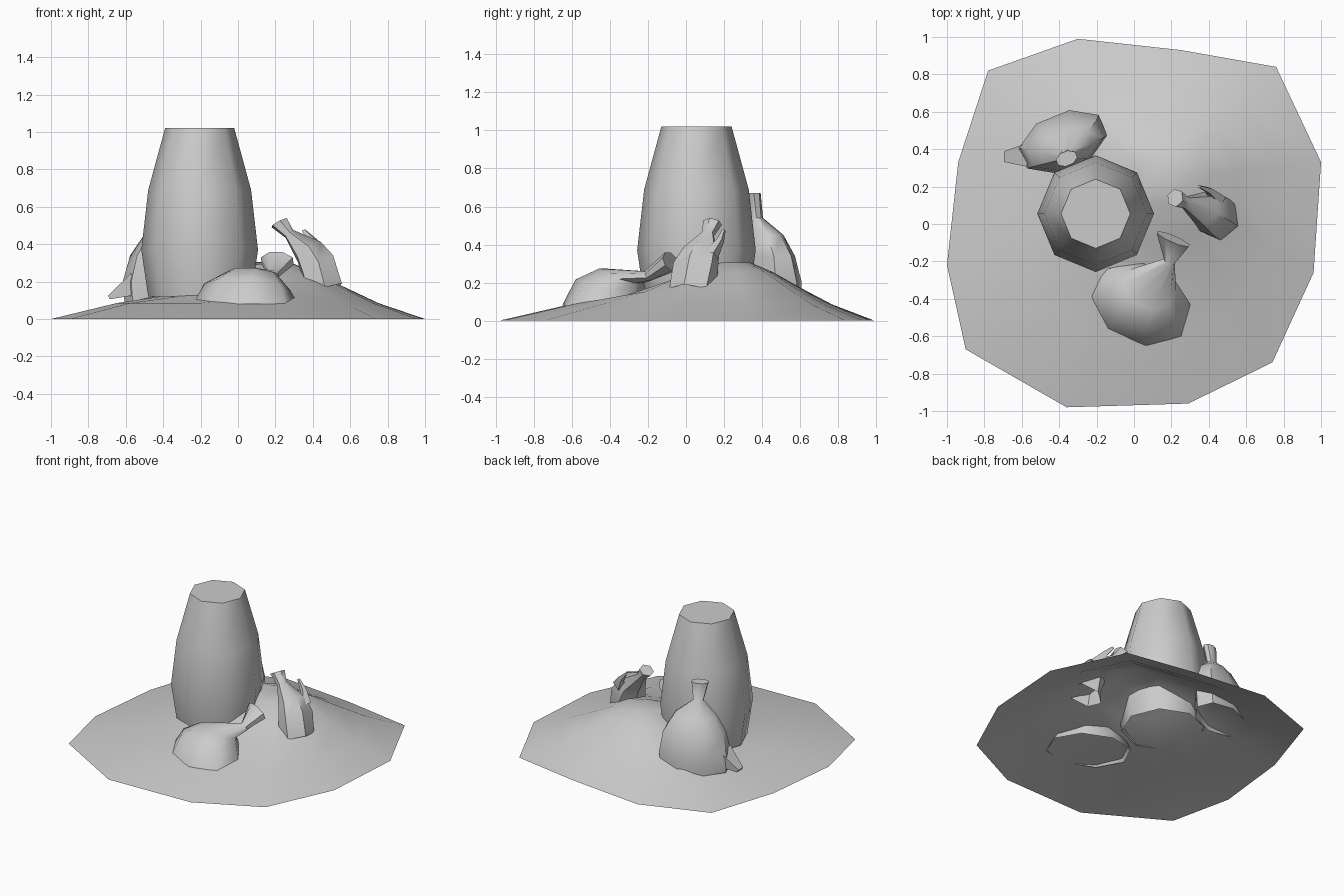
import bpy, bmesh, math
from mathutils import Vector

cube = bpy.data.objects.get("Cube")
if cube:
    bpy.data.objects.remove(cube, do_unlink=True)

grey = bpy.data.materials.new("plain_grey")
grey.use_nodes = True
COLOUR = (0.6, 0.6, 0.6, 1)
grey.diffuse_color = COLOUR
grey.node_tree.nodes["Principled BSDF"].inputs["Base Color"].default_value = COLOUR


def loft(name, rings, angle=50):
    """Join rings of points into a smooth skin, open at the start, closed at the end."""
    bm = bmesh.new()
    loops = [[bm.verts.new(p) for p in ring] for ring in rings]
    n = len(loops[0])
    for a, b in zip(loops, loops[1:]):
        for i in range(n):
            j = (i + 1) % n
            bm.faces.new((a[i], a[j], b[j], b[i]))
    bm.faces.new(loops[-1])
    mesh = bpy.data.meshes.new(name)
    bm.to_mesh(mesh)
    bm.free()
    mesh.materials.append(grey)
    obj = bpy.data.objects.new(name, mesh)
    bpy.context.collection.objects.link(obj)
    bpy.ops.object.select_all(action='DESELECT')
    obj.select_set(True)
    bpy.context.view_layer.objects.active = obj
    bpy.ops.object.shade_smooth_by_angle(angle=math.radians(angle))
    return obj


def ellipse(centre, u, v, ru, rv, sides, phase=0.0):
    c = Vector(centre)
    steps = [math.tau * (i + phase) / sides for i in range(sides)]
    return [c + u * ru * math.cos(a) + v * rv * math.sin(a) for a in steps]


def sack(name, side, sections, sides=8):
    """Loft elliptical sections: centre, half width, half depth, lean in degrees."""
    u = Vector(side).normalized()
    w = Vector((0, 0, 1)).cross(u)
    rings = []
    for c, ru, rv, lean in sections:
        t = math.radians(lean)
        v = w * math.cos(t) - Vector((0, 0, 1)) * math.sin(t)
        rings.append(ellipse(c, u, v, ru, rv, sides, 0.5))
    return loft(name, rings)


# Ground mound: irregular rim rising to an off-centre summit, open below
rim = [(-0.30, 0.99), (-0.78, 0.82), (-0.94, 0.33), (-1.0, -0.22),
       (-0.90, -0.67), (-0.36, -0.98), (0.29, -0.96), (0.74, -0.74),
       (0.96, -0.26), (1.0, 0.33), (0.76, 0.84), (0.25, 0.93)]
summit = Vector((0.17, 0.25))
low_side = Vector((-0.6, -0.8))
mound = []
for t, z, sag in ((1, 0, 0), (0.7, 0.085, 0), (0.47, 0.175, 0.33),
                  (0.28, 0.255, 0.25), (0.12, 0.305, 0.05)):
    ring = []
    for p in rim:
        d = Vector(p) - summit
        dip = 1 - sag * max(0, d.normalized().dot(low_side))
        ring.append((*(summit + d * t), z * dip))
    mound.append(ring)
loft("ground_mound", mound)

# Barrel: eight-sided bulging body
X, Y = Vector((1, 0, 0)), Vector((0, 1, 0))
profile = ((0.275, 0.12), (0.312, 0.37), (0.275, 0.69), (0.185, 1.02))
loft("barrel", [ellipse((-0.205, 0.055, z), X, Y, r, r, 8) for r, z in profile])

# Front sack slumped on the slope, mouth towards the back
sack("front_sack", (0.92, -0.39, 0), [
    ((0.04, -0.42, 0.08), 0.29, 0.22, 0),
    ((0.05, -0.39, 0.17), 0.24, 0.19, 15),
    ((0.08, -0.34, 0.235), 0.15, 0.12, 20),
    ((0.19, -0.20, 0.235), 0.03, 0.03, 60),
    ((0.21, -0.08, 0.31), 0.10, 0.055, 70)])

# Back sack standing upright, with a pulled-out base corner
sack("back_sack", (0.92, 0.38, 0), [
    ((-0.38, 0.44, 0.09), 0.24, 0.15, 0),
    ((-0.38, 0.44, 0.20), 0.25, 0.155, 0),
    ((-0.37, 0.43, 0.34), 0.22, 0.13, 0),
    ((-0.36, 0.41, 0.45), 0.15, 0.095, 0),
    ((-0.36, 0.37, 0.54), 0.035, 0.035, 0),
    ((-0.36, 0.35, 0.67), 0.06, 0.04, 0)])
sack("back_sack_corner", (0, 1, 0), [
    ((-0.54, 0.37, 0.19), 0.09, 0.09, 120),
    ((-0.69, 0.36, 0.115), 0.04, 0.015, 120)], sides=4)

# Side sack leaning over, with a folded flap
sack("side_sack", (0.36, 0.93, 0), [
    ((0.45, 0.03, 0.15), 0.12, 0.12, 20),
    ((0.43, 0.05, 0.27), 0.125, 0.11, 40),
    ((0.38, 0.08, 0.36), 0.10, 0.085, 40),
    ((0.275, 0.115, 0.455), 0.035, 0.03, 45),
    ((0.22, 0.14, 0.515), 0.05, 0.05, 30)], sides=6)
sack("side_sack_flap", (0.36, 0.93, 0), [
    ((0.45, 0.13, 0.34), 0.04, 0.05, 30),
    ((0.40, 0.18, 0.42), 0.02, 0.025, 30),
    ((0.35, 0.20, 0.475), 0.008, 0.012, 30)], sides=4)
